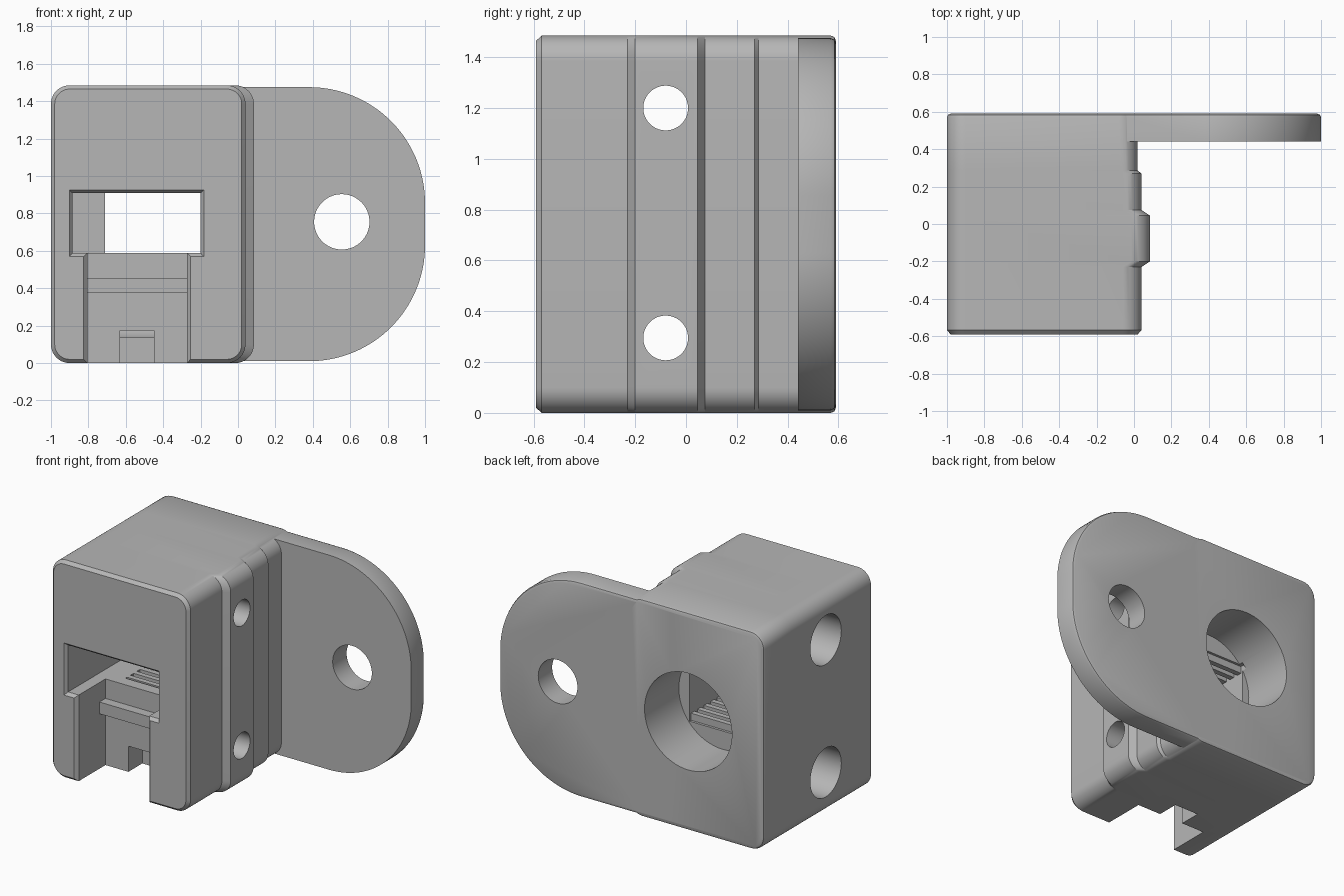
import bpy, bmesh, math

cube = bpy.data.objects.get("Cube")
if cube:
    bpy.data.objects.remove(cube)

grey = bpy.data.materials.new("plain_grey")
grey.use_nodes = True
grey.diffuse_color = (0.47, 0.47, 0.47, 1)
grey.node_tree.nodes["Principled BSDF"].inputs["Base Color"].default_value = (0.47, 0.47, 0.47, 1)


def outline(x0, x1, z0, z1, r_left=0.0, r_right=0.0, seg=12):
    """Rectangle in the xz plane, with rounded left and right corners."""
    points = []
    for sx, sz, start in ((1, 1, 0), (-1, 1, 90), (-1, -1, 180), (1, -1, 270)):
        r = r_right if sx > 0 else r_left
        cx = x1 - r if sx > 0 else x0 + r
        cz = z1 - r if sz > 0 else z0 + r
        for i in range(seg + 1 if r else 1):
            a = math.radians(start + 90 * i / seg)
            points.append((cx + r * math.cos(a), cz + r * math.sin(a)))
    return points


def loft(name, stations):
    """Solid through xz outlines placed along y."""
    bm = bmesh.new()
    rings = [[bm.verts.new((x, y, z)) for x, z in pts] for y, pts in stations]
    n = len(rings[0])
    for a, b in zip(rings, rings[1:]):
        for i in range(n):
            j = (i + 1) % n
            bm.faces.new((a[i], a[j], b[j], b[i]))
    bm.faces.new(rings[0])
    bm.faces.new(rings[-1][::-1])
    bmesh.ops.recalc_face_normals(bm, faces=bm.faces)
    mesh = bpy.data.meshes.new(name)
    bm.to_mesh(mesh)
    bm.free()
    ob = bpy.data.objects.new(name, mesh)
    bpy.context.collection.objects.link(ob)
    mesh.materials.append(grey)
    return ob


def box(name, x, y, z):
    return loft(name, [(y[0], outline(*x, *z)), (y[1], outline(*x, *z))])


def rod(name, axis, r, start, end, u, v):
    """Cylinder along x (u, v = y, z) or along y (u, v = x, z)."""
    mid = (start + end) / 2
    loc, rot = ((mid, u, v), (0, math.pi / 2, 0)) if axis == "x" else ((u, mid, v), (math.pi / 2, 0, 0))
    bpy.ops.mesh.primitive_cylinder_add(vertices=64, radius=r, depth=end - start, location=loc, rotation=rot)
    ob = bpy.context.object
    ob.name = name
    ob.data.materials.append(grey)
    return ob


def combine(target, tool, operation):
    mod = target.modifiers.new(tool.name, "BOOLEAN")
    mod.object, mod.operation, mod.solver = tool, operation, "EXACT"
    bpy.context.view_layer.objects.active = target
    bpy.ops.object.modifier_apply(modifier=mod.name)
    bpy.data.objects.remove(tool)


# Block with the guide ridge on its left side
H = 1.485
profile = [(-0.59, 0.04, 0.02), (-0.568, 0.04, 0), (-0.23, 0.04, 0), (-0.2, 0.085, 0),
           (0.045, 0.085, 0), (0.075, 0.04, 0), (0.27, 0.04, 0), (0.285, 0.02, 0),
           (0.57, 0.02, 0), (0.584, 0.02, 0.006), (0.59, 0.02, 0.02)]
body = loft("bracket_body", [(y, outline(-1 + d, x - d, d, H - d, 0.1 - d, 0.1 - d))
                             for y, x, d in profile])

# Mounting flange with rounded end
flange = loft("mounting_flange", [(y, outline(-0.3, 1 - d, 0.01 + d, 1.475 - d, 0, 0.62 - d, 32))
                                  for y, d in ((0.44, 0), (0.57, 0), (0.584, 0.006), (0.59, 0.02))])
combine(body, flange, "UNION")

# Round holes
cutters = [rod("flange_hole", "y", 0.148, 0.3, 0.7, 0.555, 0.755),
           rod("rear_bore", "y", 0.33, 0.22, 0.7, -0.43, 0.745)]
for z in (0.295, 1.2):
    cutters.append(rod("bolt_hole", "x", 0.088, -1.1, 0.2, -0.08, z))
    cutters.append(rod("bolt_head_recess", "x", 0.167, -1.1, -0.4, -0.08, z))

# Front window, slot below it and their chamfered mouths
cutters += [
    box("front_window", (-0.885, -0.2), (-0.7, 0.0), (0.588, 0.908)),
    box("front_slot", (-0.805, -0.272), (-0.7, -0.28), (-0.1, 0.65)),
    box("bottom_notch", (-0.632, -0.45), (-0.4, -0.13), (-0.1, 0.175)),
    loft("window_mouth", [(-0.6, outline(-0.91, -0.175, 0.562, 0.934)),
                          (-0.568, outline(-0.885, -0.2, 0.588, 0.908))]),
    loft("slot_mouth", [(-0.6, outline(-0.835, -0.245, -0.1, 0.65)),
                        (-0.568, outline(-0.805, -0.272, -0.1, 0.65))]),
    box("inner_chamber", (-0.71, -0.18), (-0.2, 0.25), (0.54, 0.956)),
]
for cutter in cutters:
    combine(body, cutter, "DIFFERENCE")

# Ledge across the slot wall
ledge = box("slot_ledge", (-0.82, -0.26), (-0.345, -0.26), (0.375, 0.455))
combine(body, ledge, "UNION")

bpy.ops.object.select_all(action="DESELECT")
body.select_set(True)
bpy.context.view_layer.objects.active = body
bpy.ops.object.shade_smooth_by_angle(angle=math.radians(25))

# Gripping ribs on the floor and ceiling of the chamber
for i in range(6):
    y = -0.165 + i * 0.07
    for place, z in (("floor", (0.53, 0.588)), ("ceiling", (0.908, 0.966))):
        box(f"{place}_rib_{i + 1}", (-0.715, -0.175), (y - 0.018, y + 0.018), z)
